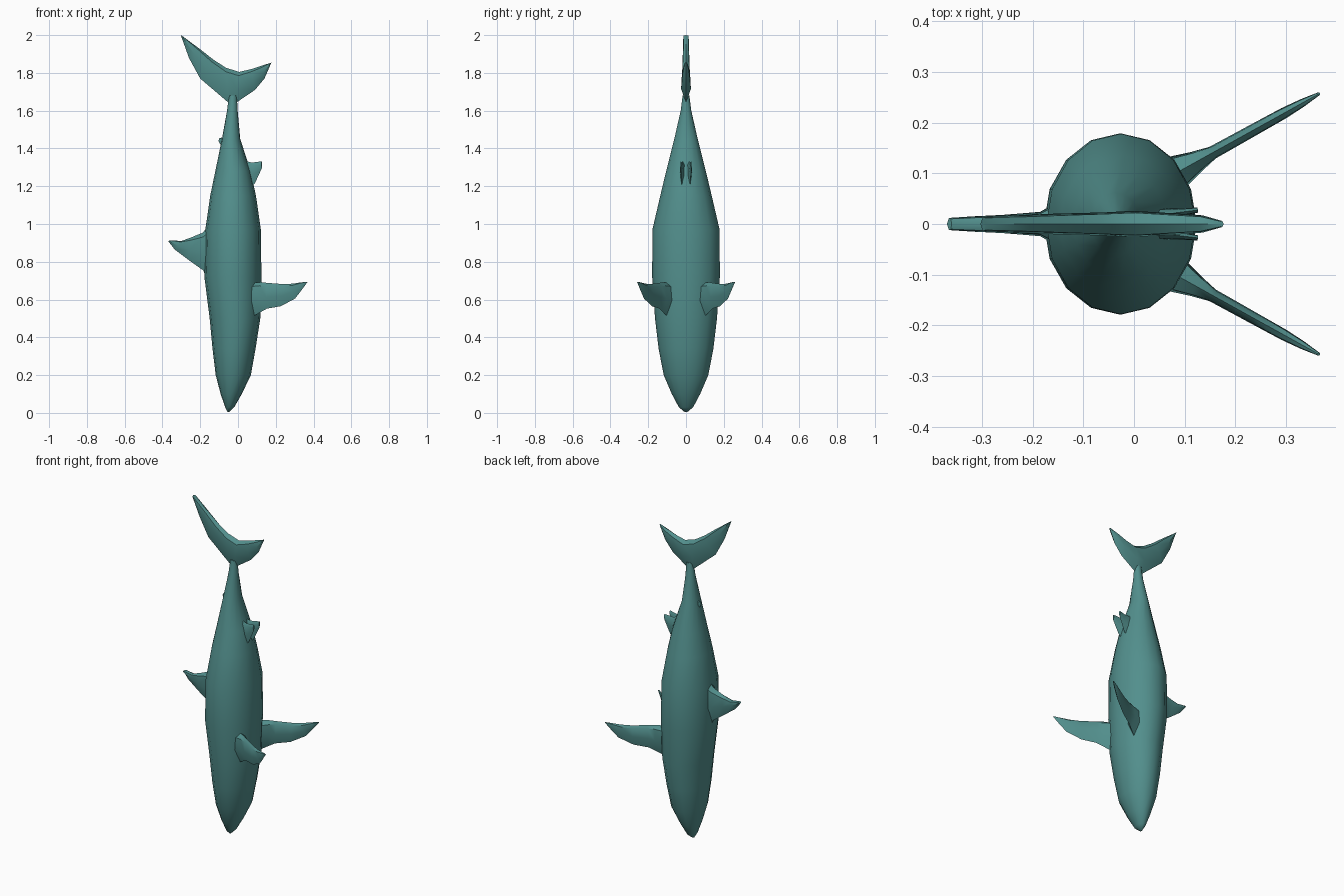
import bpy, bmesh, math
from mathutils import Matrix, Vector

cube = bpy.data.objects.get("Cube")
if cube:
    bpy.data.objects.remove(cube, do_unlink=True)

skin = bpy.data.materials.new("teal skin")
skin.use_nodes = True
colour = (0.085, 0.275, 0.265, 1)
skin.diffuse_color = colour
skin.node_tree.nodes["Principled BSDF"].inputs["Base Color"].default_value = colour


def loft(name, rings, matrix=Matrix(), angle=35):
    """Skin a list of equal-length point rings and cap both ends."""
    bm = bmesh.new()
    loops = [[bm.verts.new(matrix @ Vector(p)) for p in ring] for ring in rings]
    n = len(loops[0])
    for a, b in zip(loops, loops[1:]):
        for i in range(n):
            j = (i + 1) % n
            bm.faces.new((a[i], a[j], b[j], b[i]))
    bm.faces.new(loops[0])
    bm.faces.new(loops[-1])
    bmesh.ops.recalc_face_normals(bm, faces=bm.faces)
    mesh = bpy.data.meshes.new(name)
    bm.to_mesh(mesh)
    bm.free()
    mesh.materials.append(skin)
    obj = bpy.data.objects.new(name, mesh)
    bpy.context.collection.objects.link(obj)
    bpy.ops.object.select_all(action="DESELECT")
    obj.select_set(True)
    bpy.context.view_layer.objects.active = obj
    bpy.ops.object.shade_smooth_by_angle(angle=math.radians(angle))
    return obj


def fin(name, stations, matrix=Matrix()):
    """Stations hold leading (x, z), trailing (x, z) and half thickness."""
    rings = []
    for lead, trail, t in stations:
        section = [(0, 0), (0.45, 1), (0.88, 0.85), (1, 0), (0.88, -0.85), (0.45, -1)]
        rings.append([(lead[0] + (trail[0] - lead[0]) * f, s * t,
                       lead[1] + (trail[1] - lead[1]) * f) for f, s in section])
    return loft(name, rings, matrix)


# Body: height, back x, belly x, half width
body = [(0.005, -0.055, -0.045, 0.008), (0.03, -0.068, -0.02, 0.038),
        (0.1, -0.092, 0.02, 0.075), (0.2, -0.118, 0.068, 0.118),
        (0.34, -0.135, 0.093, 0.145), (0.5, -0.15, 0.118, 0.164),
        (0.72, -0.178, 0.124, 0.179), (0.97, -0.173, 0.121, 0.178),
        (1.15, -0.147, 0.095, 0.136), (1.28, -0.12, 0.067, 0.105),
        (1.45, -0.085, 0.012, 0.062), (1.6, -0.058, -0.002, 0.028),
        (1.68, -0.048, -0.006, 0.018)]
SIDES = 16
rings = []
for z, back, belly, half in body:
    ring = []
    for i in range(SIDES):
        a = math.tau * i / SIDES
        ring.append(((back + belly) / 2 + (belly - back) / 2 * math.cos(a),
                     half * math.sin(a), z))
    rings.append(ring)
loft("body", rings, angle=50)

# Crescent tail, from the long lobe to the short lobe
fin("tail_fin", [((-0.303, 2.0), (-0.292, 1.993), 0.014),
                 ((-0.26, 1.88), (-0.2, 1.925), 0.017),
                 ((-0.2, 1.77), (-0.13, 1.87), 0.02),
                 ((-0.05, 1.642), (-0.065, 1.828), 0.023),
                 ((-0.01, 1.642), (0.005, 1.805), 0.026),
                 ((0.09, 1.71), (0.07, 1.82), 0.021),
                 ((0.14, 1.77), (0.13, 1.84), 0.017),
                 ((0.177, 1.855), (0.17, 1.852), 0.006)])

# Back fins
fin("dorsal_fin", [((-0.14, 0.66), (-0.14, 1.02), 0.05),
                   ((-0.185, 0.755), (-0.185, 0.955), 0.024),
                   ((-0.265, 0.812), (-0.25, 0.928), 0.018),
                   ((-0.335, 0.865), (-0.3, 0.91), 0.015),
                   ((-0.369, 0.908), (-0.36, 0.914), 0.012)])
fin("rear_dorsal_fin", [((-0.07, 1.38), (-0.07, 1.46), 0.01),
                        ((-0.104, 1.44), (-0.098, 1.455), 0.004)])

# Paired fins, mirrored left and right of the belly
pectoral = [((-0.02, 0.515), (-0.02, 0.69), 0.034),
            ((0.02, 0.535), (0.02, 0.692), 0.022),
            ((0.055, 0.552), (0.06, 0.688), 0.013),
            ((0.14, 0.565), (0.15, 0.682), 0.012),
            ((0.225, 0.605), (0.21, 0.684), 0.011),
            ((0.265, 0.65), (0.255, 0.69), 0.008),
            ((0.3, 0.692), (0.295, 0.694), 0.003)]
pelvic = [((0.05, 1.18), (0.035, 1.335), 0.014),
          ((0.09, 1.215), (0.075, 1.325), 0.008),
          ((0.127, 1.295), (0.127, 1.332), 0.005)]
for side, s in (("left", -1), ("right", 1)):
    turn = Matrix.Translation((0.105, s * 0.113, 0)) @ Matrix.Rotation(s * math.radians(29), 4, "Z")
    fin(side + "_pectoral_fin", pectoral, turn)
    fin(side + "_pelvic_fin", pelvic,
        Matrix.Translation((0, s * 0.012, 0)) @ Matrix.Rotation(s * math.radians(7), 4, "Z"))
